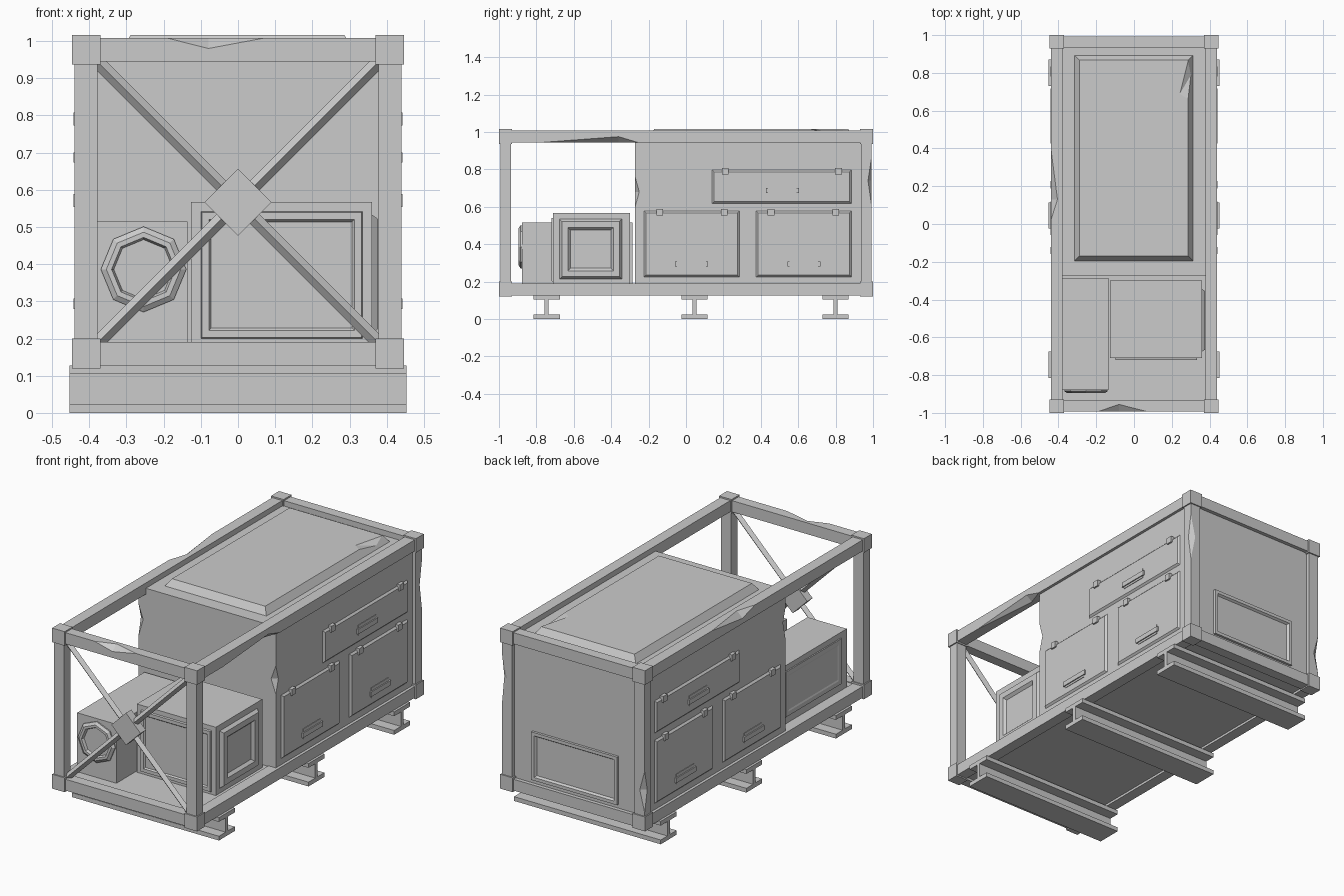
import bpy, bmesh, math
from mathutils import Vector

if "Cube" in bpy.data.objects:
    bpy.data.objects.remove(bpy.data.objects["Cube"])


def finish(name, bm):
    bmesh.ops.recalc_face_normals(bm, faces=bm.faces[:])
    me = bpy.data.meshes.new(name)
    bm.to_mesh(me)
    bm.free()
    ob = bpy.data.objects.new(name, me)
    bpy.context.collection.objects.link(ob)
    return ob


def box(name, x, y, z):
    bm = bmesh.new()
    bmesh.ops.create_cube(bm, size=1)
    for v in bm.verts:
        v.co = [(r[0] + r[1]) / 2 + c * (r[1] - r[0]) for c, r in zip(v.co, (x, y, z))]
    return finish(name, bm)


def span(s, a, b):
    """Range a..b mirrored to side s."""
    return (a, b) if s > 0 else (-b, -a)


def loft(name, rings):
    """Close a stack of equal point rings into a solid."""
    bm = bmesh.new()
    vs = [[bm.verts.new(p) for p in r] for r in rings]
    n = len(vs[0])
    for a, b in zip(vs, vs[1:]):
        for i in range(n):
            bm.faces.new((a[i], a[(i + 1) % n], b[(i + 1) % n], b[i]))
    bm.faces.new(vs[0][::-1])
    bm.faces.new(vs[-1])
    return finish(name, bm)


def panel(name, axis, side, base, u, v, steps):
    """Rectangular panel on a wall; steps are (inset, height) pairs."""
    rings = []
    for i, h in steps:
        ring = []
        for a, b in ((u[0] + i, v[0] + i), (u[1] - i, v[0] + i),
                     (u[1] - i, v[1] - i), (u[0] + i, v[1] - i)):
            p = [a, b]
            p.insert(axis, side * (base + h))
            ring.append(p)
        rings.append(ring)
    return loft(name, rings)


def dent(ob, a, b, f, t):
    """Chip the edge a-b down to point f on one face and t on the other."""
    a, b, f, t = map(Vector, (a, b, f, t))
    d = (b - a).normalized()
    e = a + d * (f - a).dot(d)
    bm = bmesh.new()
    for p in (a, b, f, t, 3 * e - f - t):
        bm.verts.new(p)
    bmesh.ops.convex_hull(bm, input=bm.verts[:])
    cutter = finish("dent_cutter", bm)
    cutter.hide_render = True
    m = ob.modifiers.new("dent", 'BOOLEAN')
    m.operation, m.solver, m.object = 'DIFFERENCE', 'EXACT', cutter
    bpy.context.view_layer.objects.active = ob
    bpy.ops.object.modifier_apply(modifier=m.name)
    bpy.data.objects.remove(cutter)


# Frame: corner blocks, posts and rails
posts, rails = {}, {}
for sx in (-1, 1):
    for sy in (-1, 1):
        posts[sx, sy] = box("corner_post", span(sx, .378, .44), span(sy, .935, .993), (.16, .98))
        for z in ((.12, .2), (.937, 1.016)):
            box("corner_block", span(sx, .37, .447), span(sy, .93, 1), z)
for lvl, z in (("bottom", (.127, .19)), ("top", (.945, 1.008))):
    for s in (-1, 1):
        rails[lvl, 'x', s] = box(lvl + "_side_rail", span(s, .378, .44), (-.95, .95), z)
        rails[lvl, 'y', s] = box(lvl + "_end_rail", (-.39, .39), span(s, .935, .993), z)
box("floor", (-.39, .39), (-.95, .95), (.14, .186))

# Dents in the frame
dent(rails['top', 'y', -1], (-.19, -.993, 1.008), (.07, -.993, 1.008),
     (-.08, -.993, .98), (-.08, -.955, 1.008))
dent(rails['top', 'x', 1], (.44, -.76, .945), (.44, -.26, .945),
     (.44, -.36, .975), (.405, -.36, .945))
dent(rails['top', 'x', -1], (-.44, .02, 1.008), (-.44, .4, 1.008),
     (-.44, .13, .975), (-.405, .13, 1.008))
dent(posts[1, 1], (.44, .993, .6), (.44, .993, .87), (.44, .973, .74), (.41, .993, .74))
dent(posts[-1, 1], (-.44, .993, .22), (-.44, .993, .45), (-.44, .97, .34), (-.41, .993, .34))

# Skid I-beams
prof = [(-.07, 0), (.07, 0), (.07, .024), (.011, .024), (.011, .104), (.07, .104),
        (.07, .128), (-.07, .128), (-.07, .104), (-.011, .104), (-.011, .024), (-.07, .024)]
for y in (-.745, .045, .8):
    loft("skid_beam", [[(x, y + p, q) for p, q in prof] for x in (-.453, .453)])

# Main enclosure and raised roof panel
body = box("enclosure", (-.424, .424), (-.272, .972), (.17, .978))
dent(body, (.424, -.272, .6), (.424, -.272, .76), (.424, -.25, .68), (.395, -.272, .68))
dent(body, (-.424, -.272, .7), (-.424, -.272, .88), (-.424, -.25, .8), (-.395, -.272, .8))
roof = panel("roof_panel", 2, 1, .976, (-.316, .313), (-.196, .894),
             ((0, 0), (.027, .04)))
dent(roof, (.286, .66, 1.016), (.286, .86, 1.016), (.302, .79, .993), (.243, .69, 1.016))

# Doors with hinges and handles on both sides
doors = (((-.225, .285), (.225, .578), .03, .295, (-.14, .205)),
         ((.375, .885), (.225, .578), .63, .295, (.455, .8)),
         ((.14, .885), (.617, .797), .515, .688, (.21, .815)))
for s in (-1, 1):
    for u, v, hy, hz, hinges in doors:
        panel("door", 0, s, .42, u, v, ((0, 0), (0, .004), (.01, .014)))
        for y in hinges:
            box("hinge", span(s, .42, .443), (y - .018, y + .018), (v[1] - .024, v[1] + .011))
        box("handle_plate", span(s, .43, .437), (hy - .077, hy + .077), (hz - .026, hz + .03))
        box("handle_bar", span(s, .43, .443), (hy - .088, hy + .088), (hz - .015, hz + .012))

# Rear vent frame
panel("rear_vent", 1, 1, .968, (-.265, .265), (.212, .48),
      ((0, 0), (0, .018), (.018, .018), (.026, .006)))

# Tall narrow unit with octagonal port
box("blower_box", (-.378, -.136), (-.878, -.285), (.18, .515))
panel("blower_side_panel", 0, -1, .376, (-.83, -.33), (.225, .485),
      ((0, 0), (.004, .006), (.028, .006), (.036, .003)))
rings = []
for r, y in ((.115, -.87), (.115, -.885), (.1, -.895), (.086, -.895), (.08, -.88)):
    rings.append([(-.254 + r * math.cos(k * math.pi / 4), y, .386 + r * math.sin(k * math.pi / 4))
                  for k in range(8)])
loft("octagon_port", rings)

# Wide unit with front and side panels
box("motor_box", (-.127, .36), (-.71, -.3), (.18, .567))
panel("motor_front_panel", 1, -1, .708, (-.1, .335), (.2, .542),
      ((0, 0), (.003, .012), (.022, .012), (.028, .004)))
panel("motor_side_panel", 0, 1, .358, (-.678, -.342), (.212, .535),
      ((0, 0), (.014, .019), (.046, .019), (.06, .004)))

# Crossed front braces with centre plate
cz = .567
for s in (-1, 1):
    a, b = Vector((-s * .39, -.964, cz - .39)), Vector((s * .39, -.964, cz + .39))
    d = (b - a).normalized()
    e = d.cross(Vector((0, 1, 0)))
    offs = [e * .018, Vector((0, .018, 0)), e * -.018, Vector((0, -.018, 0))]
    loft("cross_brace", [[p + o for o in offs] for p in (a, b)])
loft("brace_plate", [[(-.09, y, cz), (0, y, cz - .09), (.09, y, cz), (0, y, cz + .09)]
                     for y in (-.988, -.94)])
